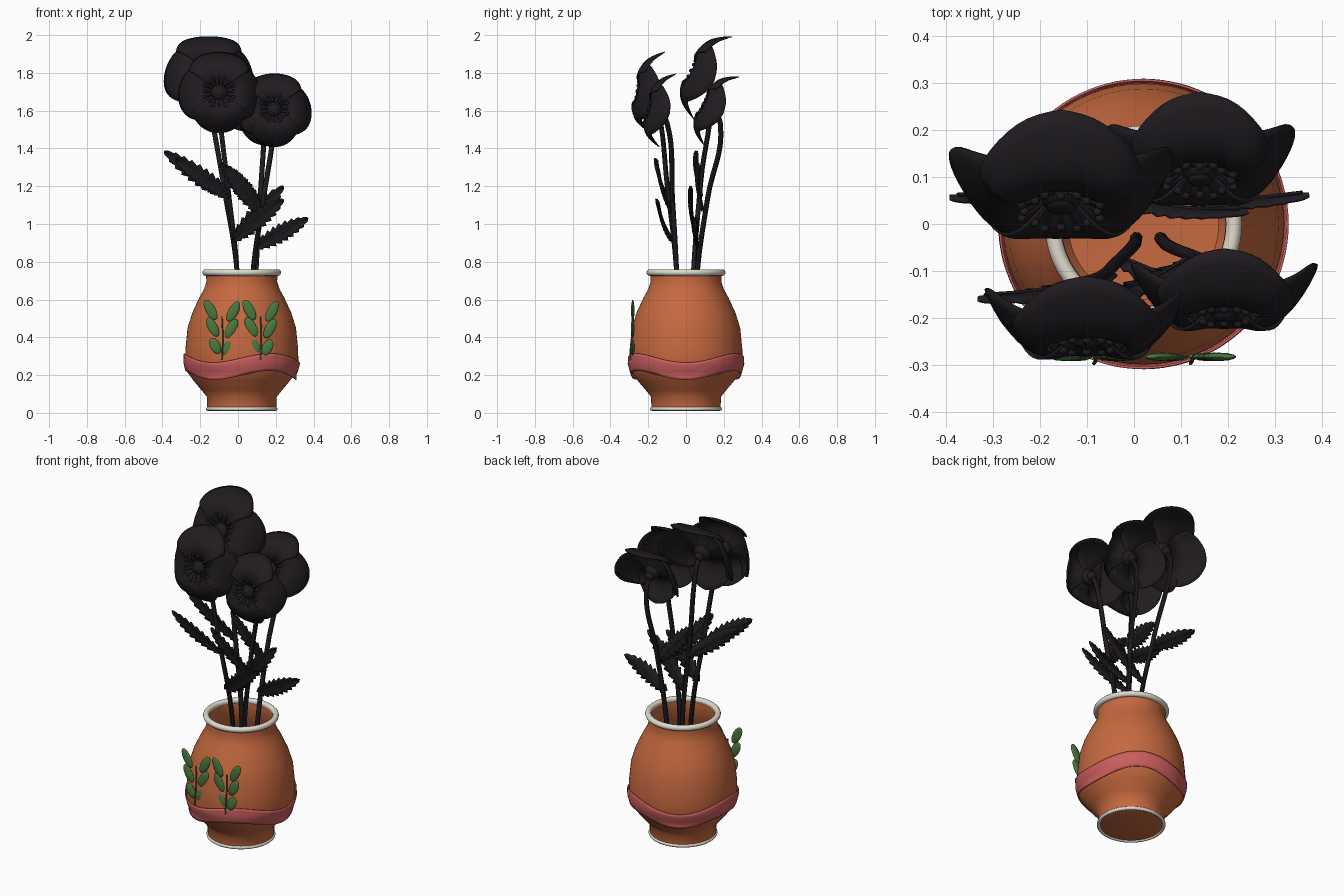
import bpy, bmesh, math
from mathutils import Vector, Matrix

if "Cube" in bpy.data.objects:
    bpy.data.objects.remove(bpy.data.objects["Cube"])

CX = 0.02  # vase axis


def material(name, col):
    m = bpy.data.materials.new(name)
    m.diffuse_color = (*col, 1)
    m.use_nodes = True
    m.node_tree.nodes["Principled BSDF"].inputs["Base Color"].default_value = m.diffuse_color
    return m


CLAY = material("terracotta", (0.56, 0.14, 0.05))
WHITE = material("cream_glaze", (0.75, 0.71, 0.62))
PINK = material("band_red", (0.60, 0.11, 0.11))
GREEN = material("leaf_green", (0.07, 0.19, 0.05))
BLACK = material("charcoal", (0.014, 0.011, 0.014))


def finish(ob, mat, angle=45):
    ob.data.materials.append(mat)
    bpy.ops.object.select_all(action='DESELECT')
    ob.select_set(True)
    bpy.context.view_layer.objects.active = ob
    bpy.ops.object.shade_smooth_by_angle(angle=math.radians(angle))
    return ob


def from_bmesh(name, bm, mat, angle=45):
    me = bpy.data.meshes.new(name)
    bm.to_mesh(me)
    bm.free()
    ob = bpy.data.objects.new(name, me)
    bpy.context.collection.objects.link(ob)
    return finish(ob, mat, angle)


def grid(name, nu, nv, fn, mat, wrap=False, thick=0):
    """Surface sheet from fn(a, b) with a, b in 0..1."""
    bm = bmesh.new()
    cols = nu if wrap else nu + 1
    vs = [[bm.verts.new(fn(i / nu, j / nv)) for j in range(nv + 1)] for i in range(cols)]
    for i in range(nu):
        k = (i + 1) % cols
        for j in range(nv):
            bm.faces.new((vs[i][j], vs[k][j], vs[k][j + 1], vs[i][j + 1]))
    bmesh.ops.remove_doubles(bm, verts=bm.verts, dist=1e-5)
    bmesh.ops.recalc_face_normals(bm, faces=bm.faces)
    ob = from_bmesh(name, bm, mat)
    if thick:
        s = ob.modifiers.new("thickness", 'SOLIDIFY')
        s.thickness, s.offset = thick, 0
    return ob


def tube(name, pts, r, mat, res=8):
    cu = bpy.data.curves.new(name, 'CURVE')
    cu.dimensions, cu.bevel_depth, cu.bevel_resolution = '3D', r, 2
    cu.resolution_u, cu.use_fill_caps = res, True
    sp = cu.splines.new('BEZIER')
    sp.bezier_points.add(len(pts) - 1)
    for b, p in zip(sp.bezier_points, pts):
        b.co = p
        b.handle_left_type = b.handle_right_type = 'AUTO'
    ob = bpy.data.objects.new(name, cu)
    bpy.context.collection.objects.link(ob)
    bpy.ops.object.select_all(action='DESELECT')
    ob.select_set(True)
    bpy.context.view_layer.objects.active = ob
    bpy.ops.object.convert(target='MESH')
    return finish(bpy.context.object, mat)


def ball(bm, loc, scale, rot=Matrix.Identity(4), seg=16):
    m = Matrix.Translation(loc) @ rot @ Matrix.Diagonal((*scale, 1))
    bmesh.ops.create_uvsphere(bm, u_segments=seg, v_segments=seg // 2, radius=1, matrix=m)


# Vase body: outer wall then inner wall
OUT = [(0, .010), (.15, .012), (.183, .022), (.185, .085), (.213, .12), (.255, .17), (.288, .215), (.30, .26),
       (.298, .34), (.287, .45), (.262, .53), (.225, .61), (.20, .655), (.187, .695), (.190, .74)]
INN = [(.18, .74), (.174, .69), (.21, .60), (.27, .45), (.283, .30), (.24, .19), (.16, .06), (0, .05)]
PROF = OUT + INN


def vase_point(a, b):
    r, z = PROF[round(b * (len(PROF) - 1))]
    t = a * math.tau
    return (CX + r * math.cos(t), r * math.sin(t), z)


grid("vase_body", 64, len(PROF) - 1, vase_point, CLAY, wrap=True)

# White rim and foot rings
for name, R, r, z in (("vase_rim", .192, .017, .743), ("foot_ring", .180, .010, .021)):
    bpy.ops.mesh.primitive_torus_add(major_radius=R, minor_radius=r, major_segments=64,
                                     minor_segments=12, location=(CX, 0, z))
    bpy.context.object.name = name
    finish(bpy.context.object, WHITE)


# Wavy band hugging the belly
def wall_radius(z):
    for (r0, z0), (r1, z1) in zip(OUT[3:], OUT[4:]):
        if z0 <= z <= z1:
            return r0 + (r1 - r0) * (z - z0) / (z1 - z0)
    return .3


def band_point(a, b):
    t = a * math.tau
    z = .245 - .024 * math.cos(3 * t) + (b - .5) * .092
    r = max(wall_radius(z) + .006, .288)
    return (CX + r * math.cos(t), r * math.sin(t), z)


grid("wavy_band", 96, 6, band_point, PINK, wrap=True, thick=.005)

# Raised green sprigs on the vase front
for k, x in enumerate((-.085, .12)):
    bm = bmesh.new()
    for dz, dx, L in ((.355, .036, .046), (.455, .05, .056), (.545, .06, .06)):
        for s in (-1, 1):
            rot = Matrix.Rotation(s * math.radians(28), 4, 'Y')
            ball(bm, (x + s * dx, -.282, dz - .008 * (s > 0)), (.027, .009, L), rot)
    from_bmesh(f"sprig_leaves_{k}", bm, GREEN)
    tube(f"sprig_stem_{k}", [(x, -.296, .28), (x + .004, -.288, .4), (x, -.28, .51)], .004, GREEN)


# Flowers: centre, radius, backward tilt, stem position at the vase mouth
def flower(name, c, R, tilt, mouth):
    c, t = Vector(c), math.radians(tilt)
    U, V, N = Vector((1, 0, 0)), Vector((0, math.sin(t), math.cos(t))), Vector((0, -math.cos(t), math.sin(t)))
    frame = Matrix((U, V, N)).transposed().to_4x4()

    def place(r, ang, h):
        return c + U * (r * math.cos(ang)) + V * (r * math.sin(ang)) + N * h

    for p in range(4):
        size = R * (1, 1.07, 1, .95)[p]

        def petal(a, b, p=p):
            u = 2 * a - 1
            r = size * b * (1 - b * (.05 * u * u + .12 * u ** 4))
            h = R * (.78 * b - 1.06 * b ** 3 * (1 - .4 * abs(u) ** 1.3))
            h += .003 * b * math.cos(9 * u) + (.007 if p % 2 else -.007) * b
            return place(r, p * math.pi / 2 + u * math.radians(55), h)
        grid(f"{name}_petal_{p}", 20, 14, petal, BLACK, thick=.005)
    # Seed pod, calyx and stamens
    bm = bmesh.new()
    ball(bm, c + N * .022, (.22 * R, .22 * R, .035), frame)
    ball(bm, c + N * .055, (.13 * R, .13 * R, .010), frame)
    ball(bm, c - N * .012, (.028, .028, .022), frame)
    for i in range(16):
        a = i * math.tau / 16
        tip = place(R * (.38 if i % 2 else .33), a, .25 * R + .006)
        ball(bm, tip, (.010, .010, .010), seg=10)
        p0 = place(.1 * R, a, .03)
        d = tip - p0
        bmesh.ops.create_cone(bm, segments=6, radius1=.004, radius2=.004, depth=d.length, cap_ends=True,
                              matrix=Matrix.Translation((p0 + tip) / 2) @ d.to_track_quat('Z', 'Y').to_matrix().to_4x4())
    from_bmesh(f"{name}_heart", bm, BLACK)
    # Stem
    m = Vector((*mouth, .75))
    neck = c - N * .045 - Vector((0, 0, .06))
    foot = Vector((CX + (m.x - CX) * .6, m.y * .6, .2))
    mid = (m + neck) / 2 + Vector((0, -.05 * (neck.y - m.y), 0))
    tube(f"{name}_stem", [foot, m, mid, neck, c - N * .012], .0135, BLACK)


flower("back_left_flower", (-.155, .085, 1.785), .236, 25, (-.005, .04))
flower("back_right_flower", (.14, .142, 1.608), .20, 27, (.095, .06))
flower("front_left_flower", (-.10, -.20, 1.692), .215, 10, (-.005, -.05))
flower("front_right_flower", (.192, -.143, 1.60), .196, 13, (.08, -.05))


# Toothed leaves on the stems
def leaf(name, base, tip, width=.052):
    base, tip = Vector(base), Vector(tip)
    d = tip - base
    side = d.cross(Vector((0, 1, .25))).normalized()

    def pt(a, b):
        u = 2 * b - 1
        w = width * math.sin(math.pi * min(1, .04 + a * .96)) ** .6
        w *= .68 + .42 * ((a * 9) % 1)
        fold = Vector((0, -.012 * math.sin(math.pi * a) - .010 * abs(u), 0))
        return base + d * (a - .03 * abs(u) * (1 - a)) + side * (u * w) + fold
    grid(name, 54, 4, pt, BLACK, thick=.006)
    tube(name + "_rib", [base, base + d * .5 + Vector((0, -.012, 0)), base + d * .95], .006, BLACK, 5)


LEAVES = [((-.065, .085, 1.15), (-.39, .06, 1.385)), ((-.05, -.10, 1.15), (-.33, -.155, 1.345)),
          ((.12, .09, 1.08), (-.09, .07, 1.32)), ((-.02, .06, .92), (.24, .03, 1.20)),
          ((.10, .065, .88), (.37, .065, 1.03)), ((-.02, -.075, .92), (.24, -.15, 1.13)),
          ((.12, -.07, 1.06), (-.07, -.15, 1.31))]
for i, (b, t) in enumerate(LEAVES):
    leaf(f"leaf_{i}", b, t)
